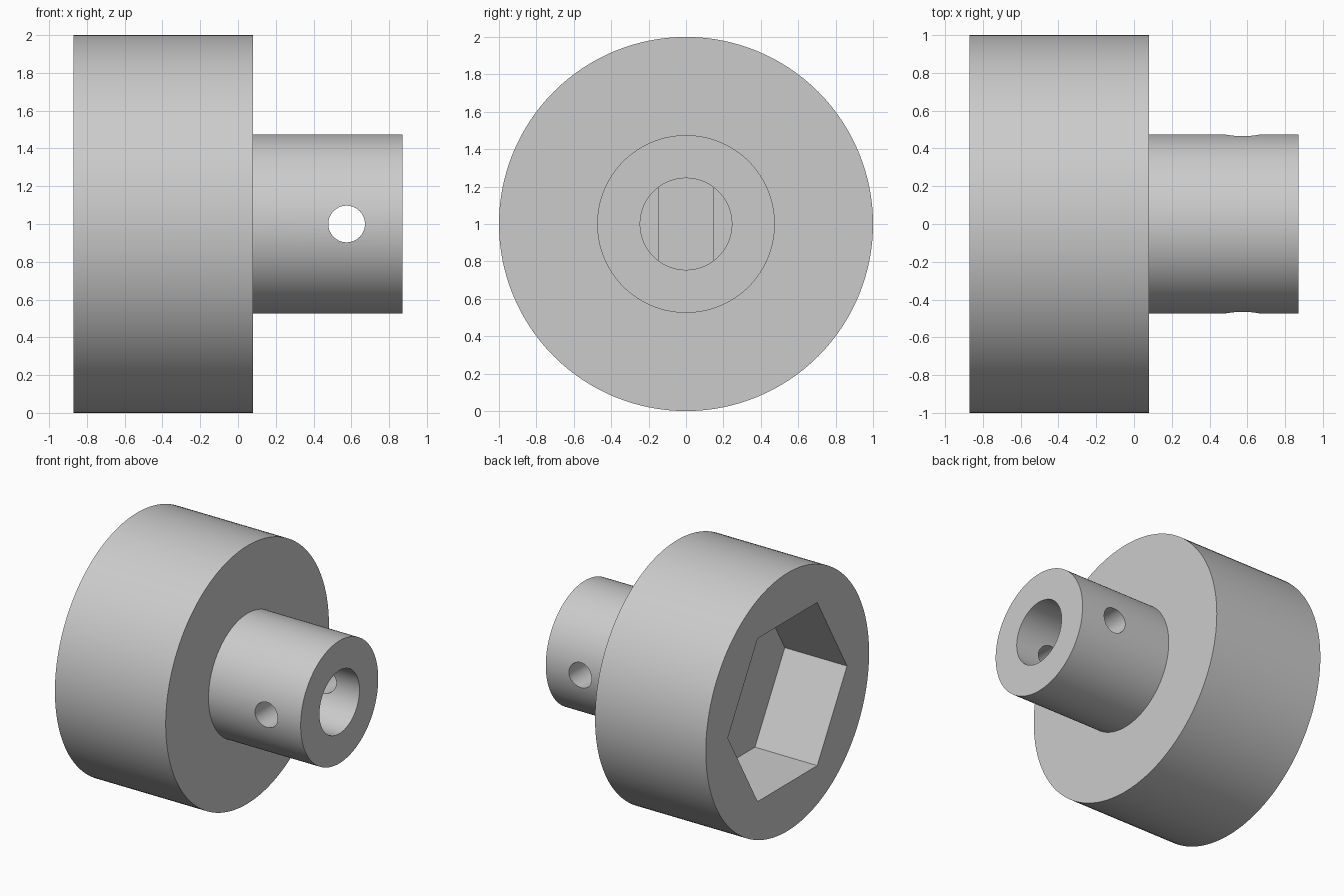
import bpy
import bmesh
from math import acos, cos, pi, sin, radians

AXIS_Z = 1.0

default = bpy.data.objects.get("Cube")
if default:
    bpy.data.objects.remove(default, do_unlink=True)

grey = bpy.data.materials.new("plain grey")
grey.use_nodes = True
grey.diffuse_color = (0.6, 0.6, 0.6, 1)
grey.node_tree.nodes["Principled BSDF"].inputs["Base Color"].default_value = (0.6, 0.6, 0.6, 1)


def arc(radius, start, end, count):
    step = (end - start) / count
    return [(radius * cos(start + i * step), radius * sin(start + i * step)) for i in range(count + 1)]


def circle(radius, sides=128):
    return arc(radius, 0, 2 * pi, sides)[:-1]


def double_flat(radius, half_width):
    """Circle with a flat on each side."""
    corner = acos(half_width / radius)
    return arc(radius, corner, pi - corner, 24) + arc(radius, pi + corner, 2 * pi - corner, 24)


def extrude(name, profile, start, end, place):
    """Extrude a closed profile; place maps (u, v, distance) to a point."""
    bm = bmesh.new()
    rings = [[bm.verts.new(place(u, v, d)) for u, v in profile] for d in (start, end)]
    bm.faces.new(rings[0])
    bm.faces.new(rings[1])
    n = len(profile)
    for i in range(n):
        j = (i + 1) % n
        bm.faces.new((rings[0][i], rings[0][j], rings[1][j], rings[1][i]))
    bmesh.ops.recalc_face_normals(bm, faces=bm.faces)
    mesh = bpy.data.meshes.new(name)
    bm.to_mesh(mesh)
    bm.free()
    mesh.materials.append(grey)
    obj = bpy.data.objects.new(name, mesh)
    bpy.context.collection.objects.link(obj)
    return obj


def along_x(u, v, d):
    return (d, u, v + AXIS_Z)


def along_y(u, v, d):
    return (u + 0.575, d, v + AXIS_Z)


# Wide drum with a narrower hub
body = extrude("socket_body", circle(1.0), -0.87, 0.08, along_x)
hub = extrude("hub", circle(0.475), -0.1, 0.87, along_x)

# Hexagonal socket, stepped shaft bore and cross pin hole
cutters = [
    extrude("hex_socket", circle(0.73, 6), -1.0, -0.336, along_x),
    extrude("flatted_bore", double_flat(0.245, 0.147), -0.1, 0.6, along_x),
    extrude("round_bore", circle(0.245, 96), 0.45, 1.0, along_x),
    extrude("pin_hole", circle(0.097, 64), -0.7, 0.7, along_y),
]

bpy.ops.object.select_all(action="DESELECT")
bpy.context.view_layer.objects.active = body
body.select_set(True)

for tool, operation in [(hub, "UNION")] + [(c, "DIFFERENCE") for c in cutters]:
    tool.hide_render = True
    mod = body.modifiers.new(tool.name, "BOOLEAN")
    mod.operation = operation
    mod.solver = "EXACT"
    mod.object = tool
    bpy.ops.object.modifier_apply(modifier=mod.name)
    bpy.data.objects.remove(tool, do_unlink=True)

bpy.ops.object.shade_smooth_by_angle(angle=radians(30))
